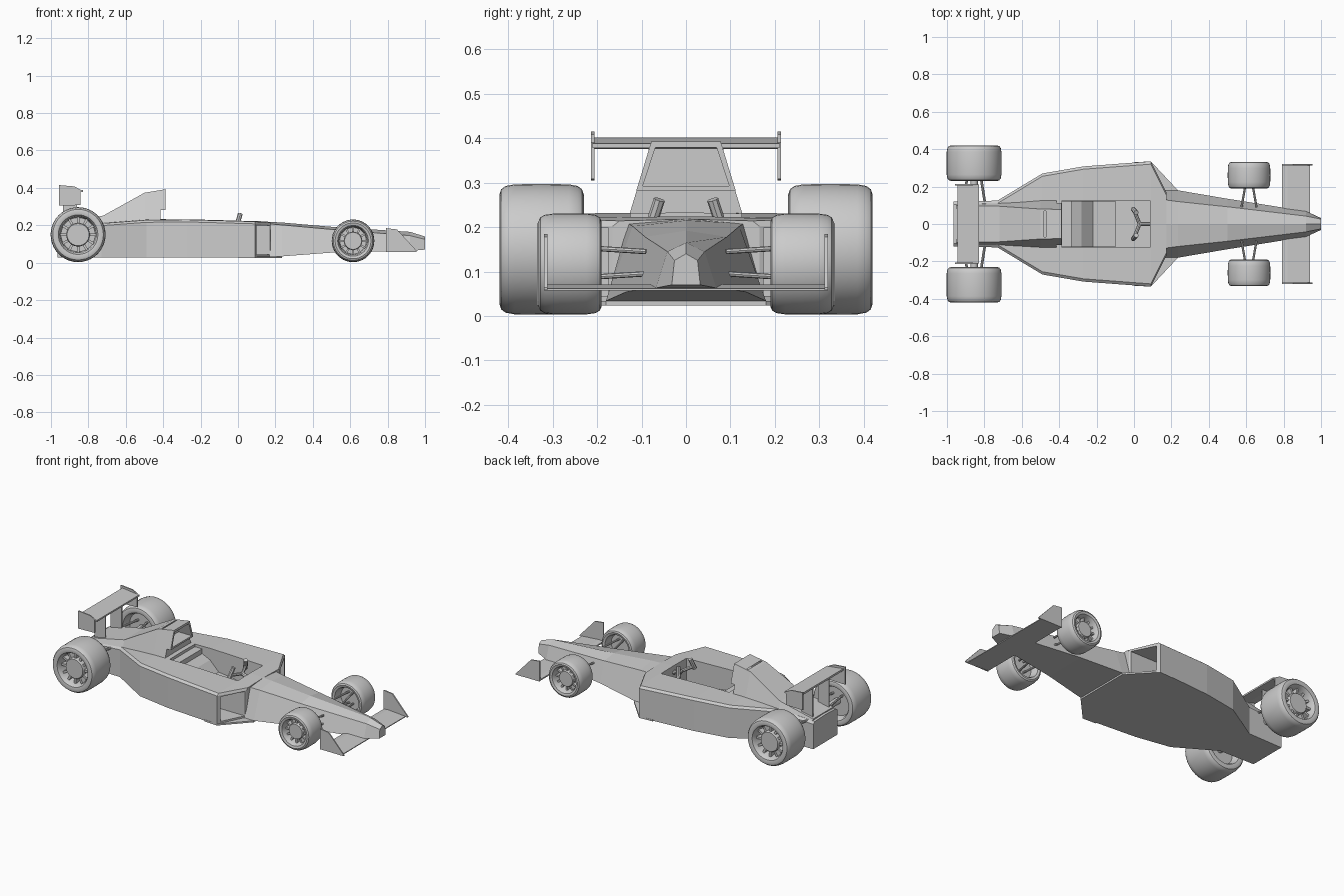
import bpy, bmesh
from math import cos, sin, pi
from mathutils import Matrix, Vector

if "Cube" in bpy.data.objects:
    bpy.data.objects.remove(bpy.data.objects["Cube"])


def finish(name, bm, smooth=False):
    bmesh.ops.recalc_face_normals(bm, faces=bm.faces)
    me = bpy.data.meshes.new(name)
    bm.to_mesh(me)
    bm.free()
    ob = bpy.data.objects.new(name, me)
    bpy.context.collection.objects.link(ob)
    if smooth:
        bpy.ops.object.select_all(action='DESELECT')
        ob.select_set(True)
        bpy.context.view_layer.objects.active = ob
        bpy.ops.object.shade_smooth_by_angle(angle=0.6)
    return ob


def skin(name, rings, smooth=False):
    """Closed skin over equal-length rings of points, capped at both ends."""
    bm = bmesh.new()
    vs = [[bm.verts.new(p) for p in r] for r in rings]
    n = len(rings[0])
    for a, b in zip(vs, vs[1:]):
        for i in range(n):
            j = (i + 1) % n
            bm.faces.new((a[i], a[j], b[j], b[i]))
    bm.faces.new(vs[0])
    bm.faces.new(vs[-1][::-1])
    return finish(name, bm, smooth)


def loft(name, stations):
    """Each station: x and a half section of (y, z), mirrored across y."""
    rings = []
    for x, half in stations:
        rings.append([(x, y, z) for y, z in half] +
                     [(x, -y, z) for y, z in reversed(half) if y > 0])
    return skin(name, rings)


def plate(name, prof, y0, y1):
    """Side profile of (x, z) extruded along y."""
    return skin(name, [[(x, y, z) for x, z in prof] for y in (y0, y1)])


def box(name, x0, x1, y0, y1, z0, z1):
    return plate(name, [(x0, z0), (x1, z0), (x1, z1), (x0, z1)], y0, y1)


def tube(name, a, b, r, n=8):
    a, b = Vector(a), Vector(b)
    q = (b - a).to_track_quat('Z', 'Y')
    return skin(name, [[p + q @ Vector((r * cos(2 * pi * i / n), r * sin(2 * pi * i / n), 0))
                        for i in range(n)] for p in (a, b)], True)


def cut(ob, cutters):
    bpy.context.view_layer.objects.active = ob
    for c in cutters:
        c.hide_render = True
        m = ob.modifiers.new('cut', 'BOOLEAN')
        m.operation, m.solver, m.object = 'DIFFERENCE', 'EXACT', c
        bpy.ops.object.modifier_apply(modifier=m.name)
        bpy.data.objects.remove(c)


# Main tub with side pods, cockpit well and intakes
tub = loft('body', [(x, [(w, .028), (w, t - .012), (w - .015, t), (0, t + .004)])
                    for x, w, t in ((-.965, .12, .195), (-.73, .125, .21), (-.49, .27, .228),
                                    (-.27, .308, .23), (.09, .335, .22), (.175, .165, .214))])
cut(tub, [box('cockpit_cutter', -.385, .085, -.125, .125, .06, .4)] +
    [box('intake_cutter', -.03, .3, min(s * .175, s * .315), max(s * .175, s * .315), .045, .198)
     for s in (-1, 1)])

# Floor lip in front of the pods
skin('floor_lip', [[(x, y, z) for x, y in ((.0, .33), (.09, .335), (.235, .18),
                                          (.235, -.18), (.09, -.335), (.0, -.33))]
                   for z in (.024, .034)])

# Nose
loft('nose', [(x, [(b, zb), (t, zs), (0, zt)]) for x, b, t, zb, zs, zt in (
    (.16, .18, .13, .03, .208, .219), (.235, .18, .12, .034, .202, .215),
    (.5, .135, .092, .054, .178, .192), (.92, .068, .042, .063, .145, .165),
    (1.0, .032, .026, .07, .125, .14))])

# Engine cover with air scoop
cover = loft('engine_cover', [(x, [(b, .18), (t, z)]) for x, b, t, z in (
    (-.388, .143, .078, .393), (-.5, .14, .08, .374),
    (-.72, .122, .095, .252), (-.95, .118, .1, .205))])
scoop = skin('scoop_cutter', [[(x, -.097, .293), (x, .097, .293), (x, .069, .379), (x, -.069, .379)]
                              for x in (-.48, -.3)])
cut(cover, [box('notch_cutter', -.415, -.3, -.3, .3, .1, .282), scoop])

# Seat and steering yoke
plate('seat', [(-.39, .05), (-.39, .215), (-.335, .215), (-.335, .185), (-.28, .16),
               (-.22, .1), (-.1, .085), (-.1, .05)], -.124, .124)
for s in (-1, 1):
    tube('steering_grip', (-.005, s * .08, .2), (.012, s * .06, .262), .013)
    tube('steering_arm', (.03, 0, .205), (.0, s * .075, .215), .01)
tube('steering_column', (.03, 0, .205), (.09, 0, .18), .012)

# Front wing
plate('front_wing', [(.79, .068), (.82, .071), (.94, .062), (.94, .057), (.79, .06)], -.32, .32)
# Rear wing
plate('rear_wing', [(-.945, .402), (-.83, .388), (-.83, .378), (-.89, .376), (-.945, .39)], -.21, .21)
for s in (-1, 1):
    plate('front_endplate', [(.79, .058), (.79, .185), (.85, .178), (.955, .064), (.955, .058)],
          s * .312, s * .32)
    plate('rear_endplate', [(-.957, .305), (-.957, .415), (-.875, .408), (-.842, .39), (-.842, .308)],
          s * .206, s * .214)
    plate('wing_strut', [(-.935, .17), (-.935, .395), (-.86, .385), (-.86, .17)], s * .076, s * .084)


def wheel(name, x, y0, y1, R, s):
    w, n, bm = (y1 - y0), 40, bmesh.new()
    h = w / 2
    # Lathe profile of (radius, outward offset): hub, rim recess, tyre, inner rim
    prof = [(.40, h - .022), (.43, h - .03), (.43, h - .065), (.62, h - .065), (.66, h - .018),
            (.72, h - .004), (.84, h), (.92, h - .004), (.97, h - .014), (.995, h - .034), (1, 0),
            (.995, .034 - h), (.97, .014 - h), (.92, .004 - h), (.84, -h), (.72, .004 - h),
            (.66, .018 - h), (.62, .05 - h), (.3, .05 - h)]
    rings = [[bm.verts.new((R * r * cos(2 * pi * i / n), s * o, R * r * sin(2 * pi * i / n)))
              for i in range(n)] for r, o in prof]
    for a, b in zip(rings, rings[1:]):
        for i in range(n):
            j = (i + 1) % n
            bm.faces.new((a[i], a[j], b[j], b[i]))
    bm.faces.new(rings[0])
    bm.faces.new(rings[-1])
    # Spokes
    for k in range(12):
        m = (Matrix.Rotation(2 * pi * k / 12, 4, 'Y') @ Matrix.Translation((R * .535, s * (h - .048), 0))
             @ Matrix.Diagonal((R * .24, .034, R * .09, 1)))
        bmesh.ops.create_cube(bm, size=1, matrix=m)
    ob = finish(name, bm, True)
    ob.location = (x, s * (y0 + h), R + .003)


# Wheels and suspension
for s in (-1, 1):
    wheel('rear_wheel', -.855, .23, .42, .147, s)
    wheel('front_wheel', .615, .19, .332, .114, s)
    for z0, z1 in ((.095, .085), (.145, .155)):
        for dx in (-.04, .04):
            tube('front_wishbone', (.615 + dx, s * .09, z0), (.615 + dx * .3, s * .25, z1), .006)
    for dx in (-.06, .06):
        tube('rear_wishbone', (-.855 + dx, s * .1, .19), (-.855 + dx * .5, s * .29, .19), .007)
    tube('rear_axle', (-.855, s * .1, .15), (-.855, s * .3, .15), .02, 12)
